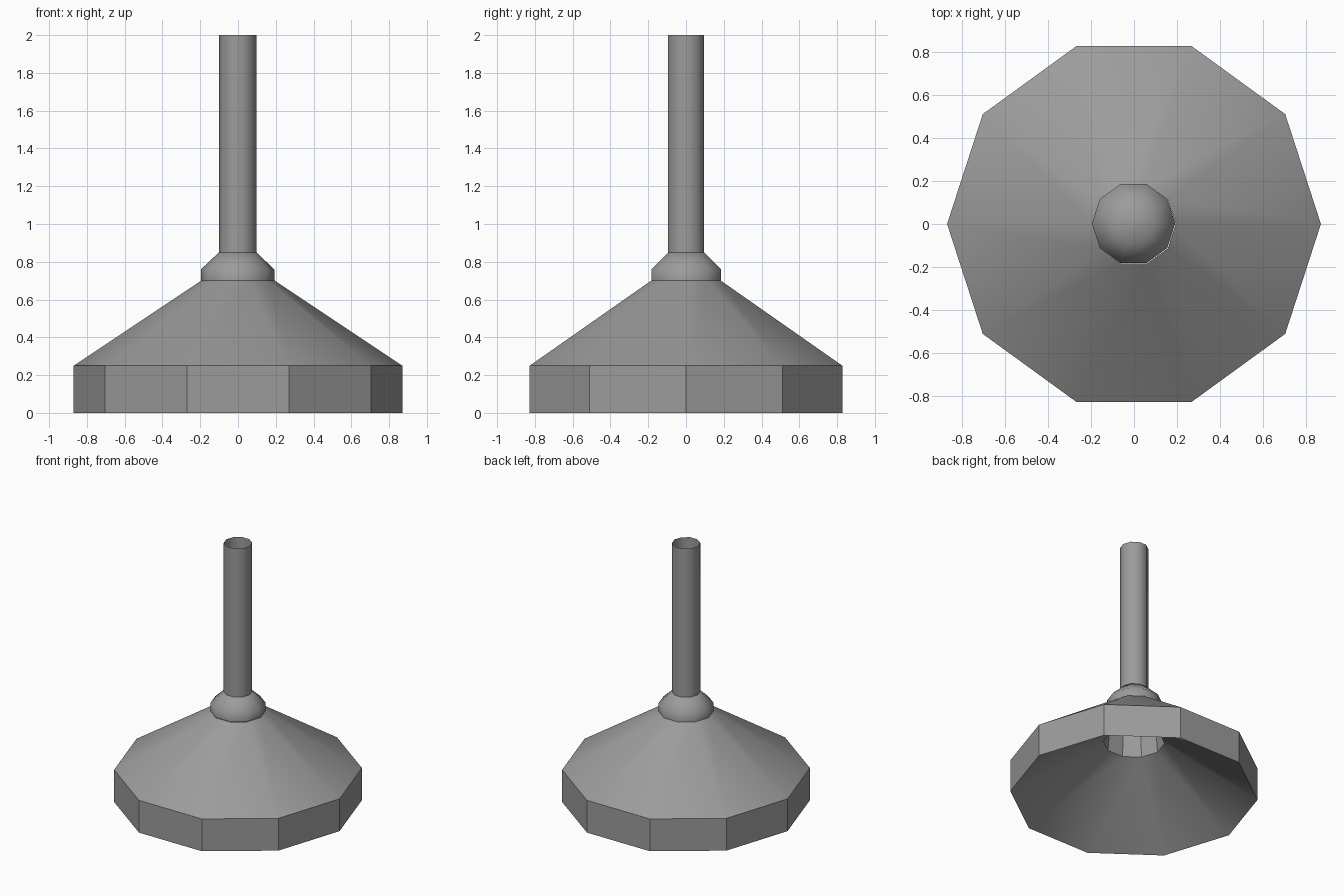
import bpy
from math import cos, sin, tau, radians

if "Cube" in bpy.data.objects:
    bpy.data.objects.remove(bpy.data.objects["Cube"])

SIDES = 10

grey = bpy.data.materials.new("dark_grey")
grey.diffuse_color = (0.33, 0.33, 0.33, 1)
grey.use_nodes = True
grey.node_tree.nodes["Principled BSDF"].inputs["Base Color"].default_value = grey.diffuse_color


def lathe(name, profile, cap_top=False, smooth=None, centre=(0, 0)):
    """Spin a (radius, z) profile into a ten-sided open shell."""
    verts = [(centre[0] + r * cos(tau * i / SIDES), centre[1] + r * sin(tau * i / SIDES), z)
             for r, z in profile for i in range(SIDES)]
    faces = []
    for k in range(len(profile) - 1):
        a, b = k * SIDES, (k + 1) * SIDES
        for i in range(SIDES):
            j = (i + 1) % SIDES
            faces.append((a + i, a + j, b + j, b + i))
    if cap_top:
        top = (len(profile) - 1) * SIDES
        faces.append(tuple(range(top, top + SIDES)))
    mesh = bpy.data.meshes.new(name)
    mesh.from_pydata(verts, [], faces)
    mesh.materials.append(grey)
    obj = bpy.data.objects.new(name, mesh)
    bpy.context.collection.objects.link(obj)
    if smooth:
        bpy.ops.object.select_all(action='DESELECT')
        obj.select_set(True)
        bpy.context.view_layer.objects.active = obj
        bpy.ops.object.shade_smooth_by_angle(angle=radians(smooth))
    return obj


# Thick shade: hollow underside, faceted rim band, smooth upper cone
lathe("shade", [(0.194, 0.70), (0.215, 0.43), (0.87, 0.0), (0.87, 0.25), (0.194, 0.70)],
      smooth=35)

# Collar, softened from wall to slope and closed on top under the rod
lathe("collar", [(0.194, 0.70), (0.194, 0.76), (0.099, 0.85)], cap_top=True,
      smooth=47.5, centre=(-0.002, 0.002))

# Hanging rod, open at the top
lathe("rod", [(0.1, 0.85), (0.1, 2.0)], smooth=40, centre=(-0.001, 0.001))
